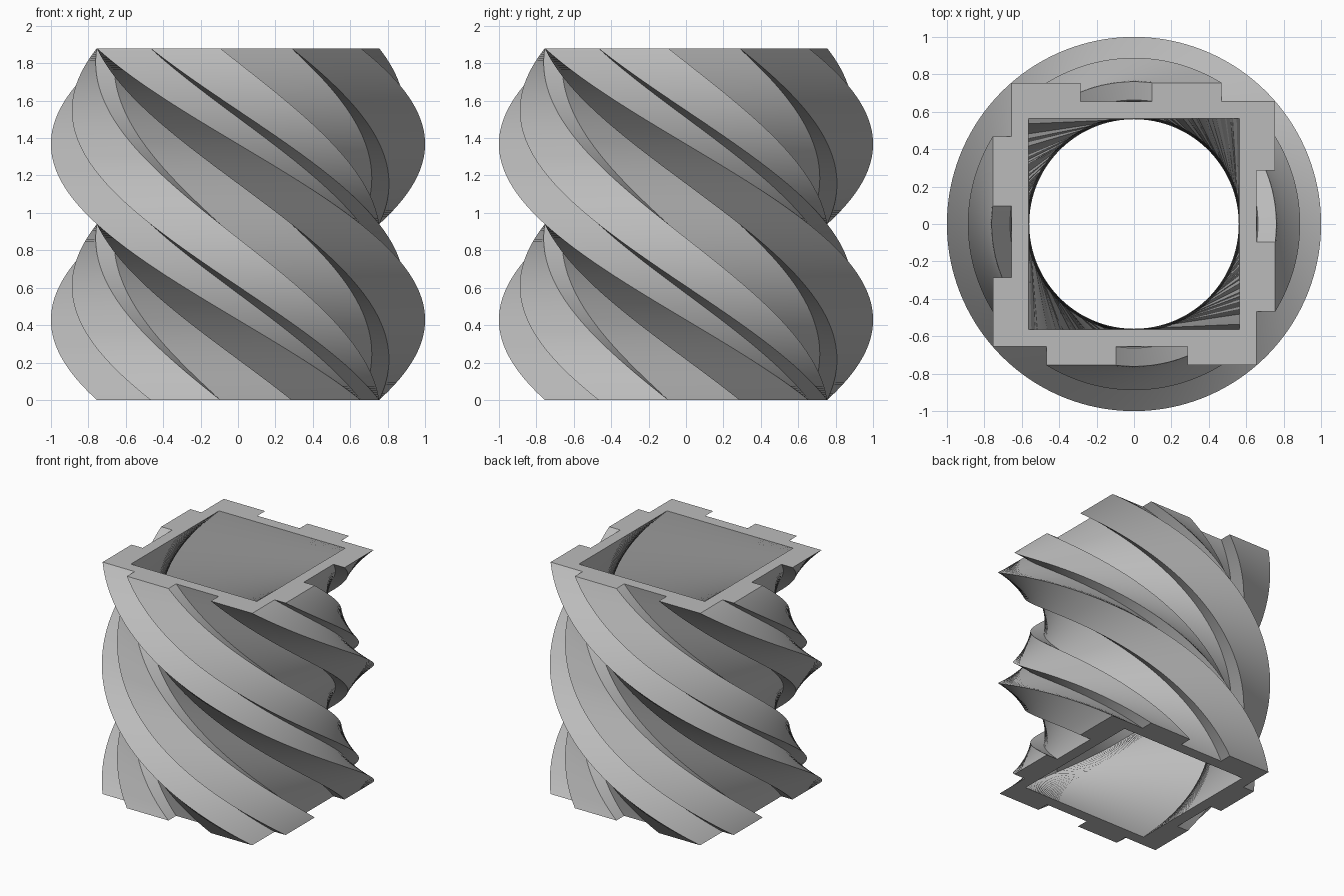
import bpy
import bmesh
from math import pi, radians
from mathutils import Matrix, Vector

if "Cube" in bpy.data.objects:
    bpy.data.objects.remove(bpy.data.objects["Cube"], do_unlink=True)

HEIGHT = 1.88
TWIST = -pi            # half a turn, clockwise going up
SLICES = 180
OUT, STEP, HOLE = 0.755, 0.656, 0.565

grey = bpy.data.materials.new("plain grey")
grey.use_nodes = True
colour = (0.5, 0.5, 0.5, 1)
grey.diffuse_color = colour
grey.node_tree.nodes["Principled BSDF"].inputs["Base Color"].default_value = colour


def four_sides(points):
    """Repeat one side of a profile clockwise around the axis."""
    return [Matrix.Rotation(-k * pi / 2, 3, "Z") @ Vector((x, y, 0))
            for k in range(4) for x, y in points]


def twisted_wall(bm, profile):
    """Sweep a closed profile upward while turning; return its end edges."""
    rings = []
    for i in range(SLICES + 1):
        t = i / SLICES
        turn = Matrix.Rotation(TWIST * (t - 1), 3, "Z")
        lift = Vector((0, 0, HEIGHT * t))
        rings.append([bm.verts.new(turn @ p + lift) for p in profile])
    n = len(profile)
    for low, high in zip(rings, rings[1:]):
        for j in range(n):
            k = (j + 1) % n
            bm.faces.new((low[j], low[k], high[k], high[j]))
    return [[bm.edges.get((r[j], r[(j + 1) % n])) for j in range(n)]
            for r in (rings[0], rings[-1])]


# One side of the outer profile: corner, slot, and stepped end
side = [(-STEP, OUT), (-0.285, OUT), (-0.285, STEP), (0.095, STEP),
        (0.095, OUT), (0.468, OUT), (0.468, STEP)]

bm = bmesh.new()
outer_ends = twisted_wall(bm, four_sides(side))
inner_ends = twisted_wall(bm, four_sides([(-HOLE, HOLE)]))

# Flat rims joining the outer wall to the square bore
for outer, inner in zip(outer_ends, inner_ends):
    bmesh.ops.triangle_fill(bm, edges=outer + inner, use_beauty=True,
                            use_dissolve=False)
bmesh.ops.recalc_face_normals(bm, faces=bm.faces[:])

mesh = bpy.data.meshes.new("twisted_vase")
bm.to_mesh(mesh)
bm.free()
mesh.materials.append(grey)
vase = bpy.data.objects.new("twisted_vase", mesh)
bpy.context.collection.objects.link(vase)

bpy.context.view_layer.objects.active = vase
vase.select_set(True)
bpy.ops.object.shade_smooth_by_angle(angle=radians(30))
